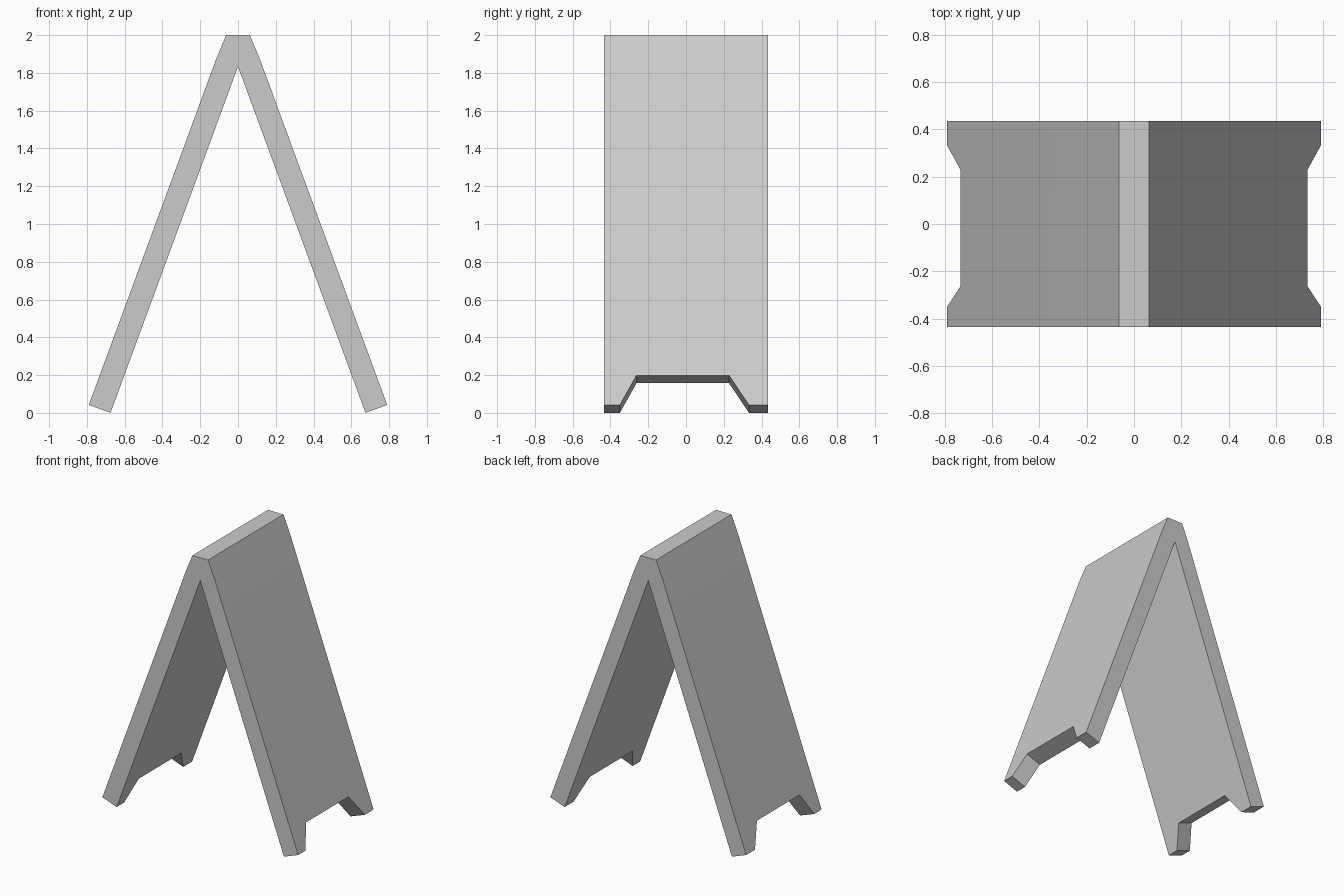
import bpy
import bmesh
from mathutils import Vector

if "Cube" in bpy.data.objects:
    bpy.data.objects.remove(bpy.data.objects["Cube"])

HALF_W = 0.435                      # half width in y
TOP, BEND, FOOT, NOTCH = 2.0, 1.875, 0.042, 0.199
X_BEND, X_FOOT = 0.115, 0.79        # outer face at the bend and the foot
THICK = Vector((-0.115, 0, -0.042))  # outer face to inner face


def outer(y, z):
    """Point on the sloping outer face at height z."""
    t = (BEND - z) / (BEND - FOOT)
    return Vector((X_BEND + t * (X_FOOT - X_BEND), y, z))


bm = bmesh.new()

# Panel outline with the foot cut-out, as outer and inner faces
outline = [(-HALF_W, BEND), (-HALF_W, FOOT), (-0.35, FOOT), (-0.262, NOTCH),
           (0.228, NOTCH), (0.333, FOOT), (HALF_W, FOOT), (HALF_W, BEND)]
out = [bm.verts.new(outer(y, z)) for y, z in outline]
inn = [bm.verts.new(outer(y, z) + THICK) for y, z in outline]
bm.faces.new(out)
bm.faces.new(inn[::-1])
for i in range(len(out) - 1):
    bm.faces.new((out[i], inn[i], inn[i + 1], out[i + 1]))

# Ridge cap above the bend, open at x = 0 for mirroring
edge = [bm.verts.new((0.063, y, TOP)) for y in (-HALF_W, HALF_W)]
mid = [bm.verts.new((0, y, TOP)) for y in (-HALF_W, HALF_W)]
bm.faces.new((out[0], out[-1], edge[1], edge[0]))
bm.faces.new((edge[0], edge[1], mid[1], mid[0]))
bm.faces.new((inn[0], out[0], edge[0], mid[0]))
bm.faces.new((out[-1], inn[-1], mid[1], edge[1]))
bmesh.ops.recalc_face_normals(bm, faces=bm.faces)

mesh = bpy.data.meshes.new("folding_sign_board")
bm.to_mesh(mesh)
bm.free()
board = bpy.data.objects.new("folding_sign_board", mesh)
bpy.context.collection.objects.link(board)

# Opposite panel
mirror = board.modifiers.new("mirror", 'MIRROR')
mirror.use_axis[0] = True
mirror.use_clip = True

# Soft bend near the ridge, crisp edges elsewhere
bpy.context.view_layer.objects.active = board
board.select_set(True)
bpy.ops.object.modifier_apply(modifier="mirror")
bpy.ops.object.shade_smooth_by_angle(angle=0.35)
